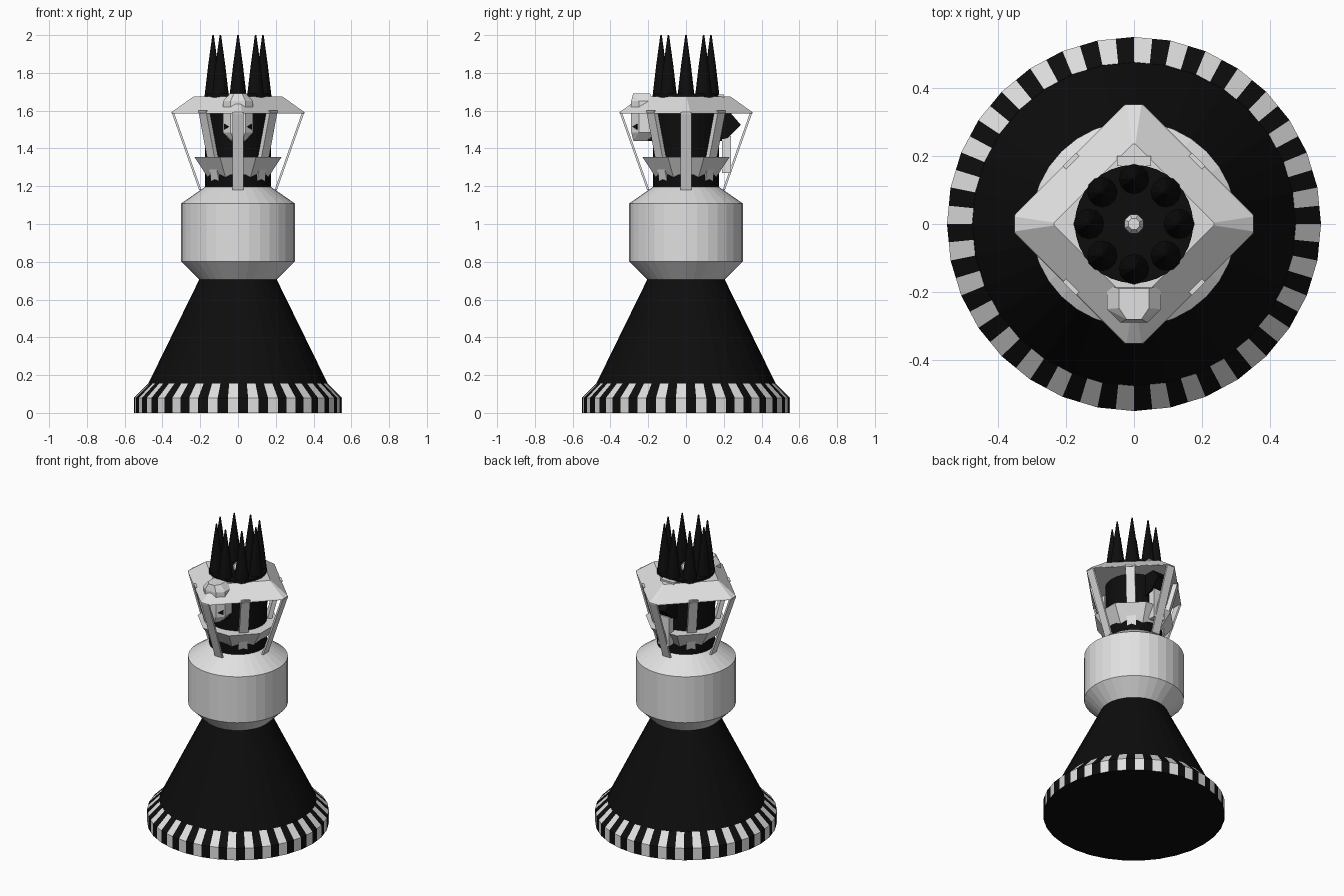
import bpy, bmesh, math
from mathutils import Matrix, Vector

if "Cube" in bpy.data.objects:
    bpy.data.objects.remove(bpy.data.objects["Cube"])


def material(name, v):
    m = bpy.data.materials.new(name)
    m.diffuse_color = (v, v, v, 1)
    m.use_nodes = True
    m.node_tree.nodes["Principled BSDF"].inputs["Base Color"].default_value = m.diffuse_color
    return m


WHITE = material("off_white", 0.75)
BLACK = material("black", 0.004)


def finish(name, bm, mats):
    bmesh.ops.recalc_face_normals(bm, faces=bm.faces)
    me = bpy.data.meshes.new(name)
    bm.to_mesh(me)
    bm.free()
    for m in mats:
        me.materials.append(m)
    ob = bpy.data.objects.new(name, me)
    bpy.context.collection.objects.link(ob)
    return ob


def lathe(name, profile, n, mats, turn=0.0, center=(0, 0), stripes=False):
    """Revolve (radius, z) points into a closed flat-sided solid."""
    bm = bmesh.new()
    rings = []
    for r, z in profile:
        ring = []
        for i in range(n):
            a = turn + i * math.tau / n
            # striped ring: odd points sit on the chord between even ones
            k = math.cos(math.tau / n) if stripes and i % 2 else 1
            ring.append(bm.verts.new((center[0] + r * k * math.cos(a),
                                      center[1] + r * k * math.sin(a), z)))
        rings.append(ring)
    for lo, hi in zip(rings, rings[1:]):
        for i in range(n):
            j = (i + 1) % n
            f = bm.faces.new((lo[i], lo[j], hi[j], hi[i]))
            f.material_index = i % 2 if stripes else 0
    bm.faces.new(rings[0])
    bm.faces.new(rings[-1])
    return finish(name, bm, mats)


def hull(name, points, mat, angle=0.0):
    """Convex solid around a few points, turned about z."""
    bm = bmesh.new()
    rot = Matrix.Rotation(angle, 3, 'Z')
    for p in points:
        bm.verts.new(rot @ Vector(p))
    out = bmesh.ops.convex_hull(bm, input=bm.verts)
    junk = [v for v in out["geom_interior"] if isinstance(v, bmesh.types.BMVert)]
    bmesh.ops.delete(bm, geom=junk, context='VERTS')
    bmesh.ops.dissolve_limit(bm, angle_limit=0.01, verts=bm.verts, edges=bm.edges)
    return finish(name, bm, [mat])


def box(name, x, y0, y1, z0, z1, mat):
    hull(name, [(sx, y, z) for sx in (-x, x) for y in (y0, y1) for z in (z0, z1)], mat)


# striped foot, black skirt and white drum
lathe("striped_foot", [(0.55, 0), (0.55, 0.08), (0.476, 0.155)], 64,
      [BLACK, WHITE], stripes=True)
lathe("skirt", [(0.476, 0.153), (0.205, 0.706)], 32, [BLACK])
lathe("drum", [(0.205, 0.705), (0.302, 0.802), (0.302, 1.108), (0.155, 1.21)], 32, [WHITE])

# black core with flared collar
lathe("core", [(0.174, 1.19), (0.174, 1.69)], 32, [BLACK])
lathe("collar", [(0.165, 1.235), (0.25, 1.355)], 8, [WHITE], turn=math.pi / 8)

# struts: four to the roof corners, four to the roof edges
for i in range(8):
    corner = i % 2 == 0
    r0, z0, r1, z1 = (0.2, 1.18, 0.345, 1.59) if corner else (0.15, 1.2, 0.255, 1.6)
    w, t = 0.028, (0.006 if corner else 0.014)
    hull("corner_strut" if corner else "edge_strut",
         [(r + d, s, z) for r, z in ((r0, z0), (r1, z1))
          for d in (-t, t) for s in (-w, w)], WHITE, i * math.pi / 4)

# four-sided roof with clipped corners
roof = []
for r, c, z in ((0.352, 0.026, 1.585), (0.352, 0.022, 1.592), (0.235, 0.004, 1.675)):
    for s in (-c, c):
        roof += [(r, s, z), (-r, s, z), (s, r, z), (s, -r, z)]
hull("roof", roof, WHITE)

# crown of spikes with a small centre stud
for i in range(8):
    a = i * math.pi / 4
    lathe("spike", [(0.046, 1.67), (0.026, 1.84), (0.004, 2.0)], 12, [BLACK],
          center=(0.132 * math.cos(a), 0.132 * math.sin(a)))
lathe("centre_stud", [(0.03, 1.68), (0.03, 1.71), (0.018, 1.73)], 8, [WHITE], turn=math.pi / 8)

# front head rising through the roof
head = []
for k, z in ((0.5, 1.44), (1, 1.485), (1, 1.65), (0.55, 1.69)):
    for x, y in ((0.04, -0.29), (0.08, -0.25), (0.08, -0.18)):
        yy = -0.235 + (y + 0.235) * (0.6 + 0.4 * k)
        head += [(x * k, yy, z), (-x * k, yy, z)]
hull("head", head, WHITE)

# eyes on the bevelled cheeks
for s in (-1, 1):
    tri = [(0.048, -0.282, 1.515), (0.072, -0.258, 1.53), (0.072, -0.258, 1.5)]
    hull("eye", [(s * (x + d), y - d, z) for x, y, z in tri for d in (-0.002, 0.003)], BLACK)

# body behind the head, pointed tail box, back plate and roof block
box("body", 0.05, -0.2, 0.19, 1.44, 1.59, BLACK)
hull("tail_box", [(x, y, z) for x in (-0.05, 0.05) for y, z in
                  ((0.15, 1.6), (0.23, 1.595), (0.29, 1.525), (0.22, 1.455), (0.15, 1.44))], BLACK)
box("back_plate", 0.04, 0.19, 0.238, 1.27, 1.465, WHITE)
box("roof_block", 0.05, 0.17, 0.2, 1.6, 1.685, WHITE)
